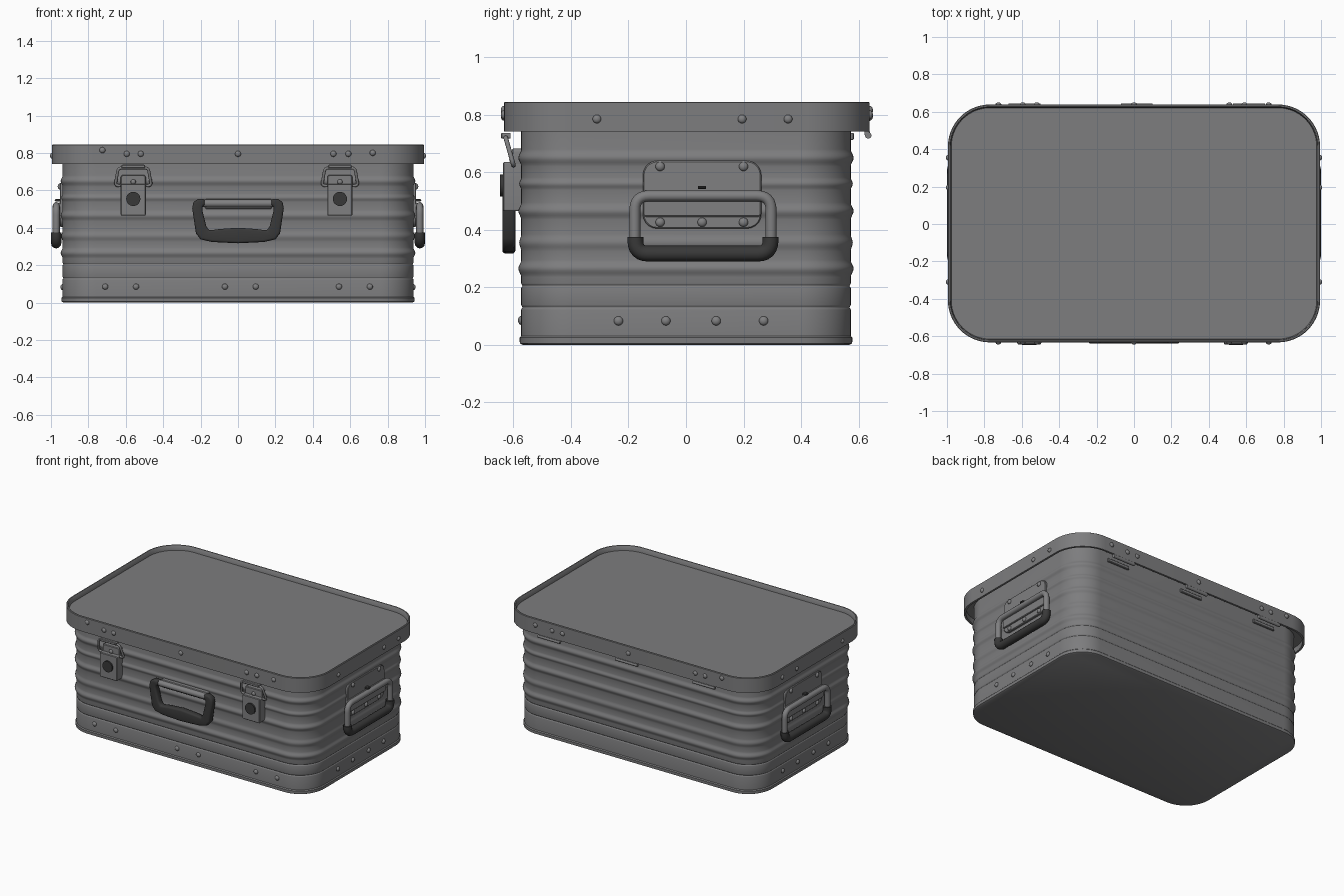
import bpy, bmesh, math
from mathutils import Matrix, Vector

if "Cube" in bpy.data.objects:
    bpy.data.objects.remove(bpy.data.objects["Cube"])

def mat(name, r, g, b):
    m = bpy.data.materials.new(name)
    m.diffuse_color = (r, g, b, 1)
    m.use_nodes = True
    m.node_tree.nodes["Principled BSDF"].inputs["Base Color"].default_value = m.diffuse_color
    return m

GREY = mat("aluminium grey", 0.205, 0.205, 0.21)
METAL = mat("hardware grey", 0.215, 0.215, 0.22)
BLACK = mat("black rubber", 0.04, 0.04, 0.04)

def finish(name, bm, m, angle=35):
    me = bpy.data.meshes.new(name)
    bm.to_mesh(me)
    bm.free()
    return place(name, me, m, angle)

def place(name, me, m, angle=35):
    me.materials.clear()
    me.materials.append(m)
    me.polygons.foreach_set("use_smooth", [True] * len(me.polygons))
    me.set_sharp_from_angle(angle=math.radians(angle))
    ob = bpy.data.objects.new(name, me)
    bpy.context.collection.objects.link(ob)
    return ob

def face(n, pos):
    """Matrix with local z along the outward normal n and local y up."""
    n, up = Vector(n), Vector((0, 0, 1))
    u = up.cross(n)
    return Matrix.Translation(pos) @ Matrix((u, up, n)).transposed().to_4x4()

def loft(name, hx, hy, r, rings, m, mx=Matrix(), seg=10, angle=35):
    """Rounded rectangle stacked through (offset, z) rings and capped."""
    bm = bmesh.new()
    loops = []
    for o, z in rings:
        rr = max(r + o, 0.001)
        ring = []
        for k, (sx, sy) in enumerate(((1, 1), (-1, 1), (-1, -1), (1, -1))):
            for i in range(seg + 1):
                a = (k + i / seg) * math.pi / 2
                ring.append(bm.verts.new(mx @ Vector((
                    sx * (hx + o - rr) + rr * math.cos(a),
                    sy * (hy + o - rr) + rr * math.sin(a), z))))
        loops.append(ring)
    for a, b in zip(loops, loops[1:]):
        for i in range(len(a)):
            j = (i + 1) % len(a)
            bm.faces.new((a[i], a[j], b[j], b[i]))
    bm.faces.new(loops[0][::-1])
    bm.faces.new(loops[-1])
    return finish(name, bm, m, angle)

def plate(name, n, pos, hw, hh, r, t, m, bev=0.004):
    return loft(name, hw, hh, r, [(0, 0), (0, t - bev), (-bev, t)], m, face(n, pos), 5)

def rivets(name, n, points, radius=0.016):
    bm = bmesh.new()
    for p in points:
        bmesh.ops.create_uvsphere(bm, u_segments=14, v_segments=8, radius=radius,
                                  matrix=face(n, p) @ Matrix.Diagonal((1, 1, 0.7, 1)))
    return finish(name, bm, METAL)

def cyl(name, p, q, r, m):
    p, q = Vector(p), Vector(q)
    bm = bmesh.new()
    rot = (q - p).to_track_quat('Z', 'Y').to_matrix().to_4x4()
    bmesh.ops.create_cone(bm, cap_ends=True, segments=24, radius1=r, radius2=r,
                          depth=(q - p).length, matrix=Matrix.Translation((p + q) / 2) @ rot)
    return finish(name, bm, m)

def tube(name, pts, r, m, fillet=0.0, closed=False):
    """Round tube along a polyline with softened corners."""
    pts = [Vector(p) for p in pts]
    path = []
    for i, p in enumerate(pts):
        if fillet and (closed or 0 < i < len(pts) - 1):
            a = p + (pts[i - 1] - p).normalized() * fillet
            b = p + (pts[(i + 1) % len(pts)] - p).normalized() * fillet
            path += [a.lerp(p, t).lerp(p.lerp(b, t), t) for t in [k / 6 for k in range(7)]]
        else:
            path.append(p)
    cu = bpy.data.curves.new(name, 'CURVE')
    cu.dimensions = '3D'
    cu.bevel_depth, cu.bevel_resolution, cu.use_fill_caps = r, 4, True
    sp = cu.splines.new('POLY')
    sp.points.add(len(path) - 1)
    for q, p in zip(sp.points, path):
        q.co = (*p, 1)
    sp.use_cyclic_u = closed
    tmp = bpy.data.objects.new(name + " path", cu)
    bpy.context.collection.objects.link(tmp)
    me = bpy.data.meshes.new_from_object(
        tmp.evaluated_get(bpy.context.evaluated_depsgraph_get()))
    bpy.data.objects.remove(tmp)
    return place(name, me, m, 50)

FRONT, BACK = (0, -1, 0), (0, 1, 0)

# ribbed body shell
rings = [(-0.004, 0), (0.005, 0.005), (0.006, 0.025), (0, 0.031)]
for z, w, h in ((0.13, 0.008, -0.004), (0.205, 0.008, -0.004), (0.265, 0.03, 0.01),
                (0.355, 0.03, 0.007), (0.465, 0.03, 0.01), (0.56, 0.022, 0.007),
                (0.65, 0.03, 0.01)):
    for k in range(9):
        t = k / 4 - 1
        rings.append((h * (1 + math.cos(math.pi * t)) / 2, z + w * t))
rings += [(0, 0.79)]
loft("body", 0.938, 0.573, 0.18, rings, GREY, seg=14)

# lid with overhanging skirt and recessed top
loft("lid", 0.995, 0.636, 0.225,
     [(-0.014, 0.78), (-0.014, 0.741), (0, 0.741), (0, 0.842), (-0.004, 0.845),
      (-0.011, 0.845), (-0.015, 0.84), (-0.018, 0.812)],
     GREY, Matrix.Translation((0, 0.003, 0)), seg=14)

# rivets on the long sides
rivets("front_body_rivets", FRONT,
       [(x, -0.573, 0.085) for x in (-0.71, -0.545, -0.07, 0.095, 0.54, 0.705)])
lid_x = ((-0.725, 0.815), (-0.595, 0.795), (-0.52, 0.795), (0, 0.795),
         (0.51, 0.795), (0.59, 0.795), (0.72, 0.80))
rivets("front_lid_rivets", FRONT, [(x, -0.633, z) for x, z in lid_x])
rivets("back_lid_rivets", BACK, [(x, 0.639, z) for x, z in lid_x])

# back hinges
for i, x in enumerate((-0.585, 0.015, 0.615)):
    cyl(f"hinge_barrel_{i}", (x - 0.085, 0.634, 0.728), (x + 0.085, 0.634, 0.728), 0.011, METAL)
    plate(f"hinge_leaf_{i}", BACK, (x, 0.62, 0.737), 0.085, 0.007, 0.002, 0.02, METAL)
    plate(f"hinge_body_plate_{i}", BACK, (x, 0.573, 0.725), 0.085, 0.012, 0.002, 0.012, METAL)

# carrying handles and rivets on both ends
for s, side in ((1, "right"), (-1, "left")):
    n = (s, 0, 0)
    rivets(side + "_body_rivets", n, [(s * 0.938, y, 0.083) for y in (-0.235, -0.07, 0.105, 0.27)])
    rivets(side + "_lid_rivets", n, [(s * 0.995, y, 0.785) for y in (-0.31, 0.195, 0.355)], 0.015)
    plate(side + "_handle_plate", n, (s * 0.935, 0.056, 0.522), 0.206, 0.118, 0.05, 0.018, METAL)
    rivets(side + "_plate_rivets", n, [(s * 0.953, y, z) for y, z in
           ((-0.09, 0.62), (0.20, 0.62), (-0.09, 0.426), (0.056, 0.426), (0.20, 0.426))])
    plate(side + "_handle_stop", n, (s * 0.95, 0.056, 0.547), 0.014, 0.006, 0.002, 0.03, BLACK)
    plate(side + "_handle_clamp", n, (s * 0.95, 0.056, 0.49), 0.206, 0.045, 0.012, 0.012, METAL)
    X = s * 0.972
    tube(side + "_handle_bar", [(X, -0.178, 0.36), (X, -0.178, 0.518), (X, 0.296, 0.518),
                                (X, 0.296, 0.36)], 0.019, METAL, 0.05)
    tube(side + "_handle_grip", [(X, -0.176, 0.375), (X, -0.176, 0.317), (X, 0.294, 0.317),
                                 (X, 0.294, 0.375)], 0.0275, BLACK, 0.045)

# front latches
for i, x in enumerate((-0.56, 0.545)):
    plate(f"latch_case_{i}", FRONT, (x, -0.57, 0.55), 0.067, 0.085, 0.006, 0.067, METAL)
    plate(f"latch_mount_{i}", FRONT, (x, -0.57, 0.652), 0.067, 0.03, 0.012, 0.035, METAL)
    cyl(f"latch_lock_{i}", (x, -0.63, 0.554), (x, -0.647, 0.554), 0.038, BLACK)
    rivets(f"latch_rivet_{i}", FRONT, [(x, -0.605, 0.645)], 0.014)
    tube(f"latch_wire_{i}", [(x - 0.097, -0.6, 0.625), (x + 0.097, -0.6, 0.625),
                             (x + 0.08, -0.627, 0.72), (x - 0.08, -0.627, 0.72)],
         0.008, METAL, 0.02, True)
    plate(f"latch_keeper_{i}", FRONT, (x, -0.61, 0.727), 0.063, 0.01, 0.006, 0.034, METAL)

# front handle: dark loop hung from a bracket
outer = [(0.18, 0.555), (0.215, 0.553), (0.238, 0.537), (0.245, 0.505), (0.225, 0.37),
         (0.20, 0.338), (0.14, 0.324), (0, 0.317)]
inner = [(0.175, 0.52), (0.185, 0.517), (0.19, 0.51), (0.19, 0.49), (0.17, 0.41),
         (0.155, 0.385), (0.10, 0.393), (0, 0.40)]
bm = bmesh.new()
mirror = lambda ps: ps + [(-x, z) for x, z in ps[-2::-1]]
o, n = [[bm.verts.new((x, -0.593, z)) for x, z in mirror(ps)] for ps in (outer, inner)]
fs = [bm.faces.new((o[i], n[i], n[i + 1], o[i + 1])) for i in range(len(o) - 1)]
ext = bmesh.ops.extrude_face_region(bm, geom=fs, use_keep_orig=True)
bmesh.ops.translate(bm, vec=(0, -0.046, 0),
                    verts=[g for g in ext["geom"] if isinstance(g, bmesh.types.BMVert)])
bmesh.ops.recalc_face_normals(bm, faces=bm.faces)
sharp = [e for e in bm.edges if len(e.link_faces) == 2 and e.calc_face_angle() > 1]
bmesh.ops.bevel(bm, geom=sharp, offset=0.012, segments=3, affect='EDGES', profile=0.5)
finish("front_handle", bm, BLACK, 45)
plate("front_handle_bracket", FRONT, (0.003, -0.57, 0.527), 0.18, 0.027, 0.012, 0.045, METAL, 0.012)
cyl("front_handle_pin", (-0.19, -0.612, 0.53), (0.19, -0.612, 0.53), 0.02, METAL)
